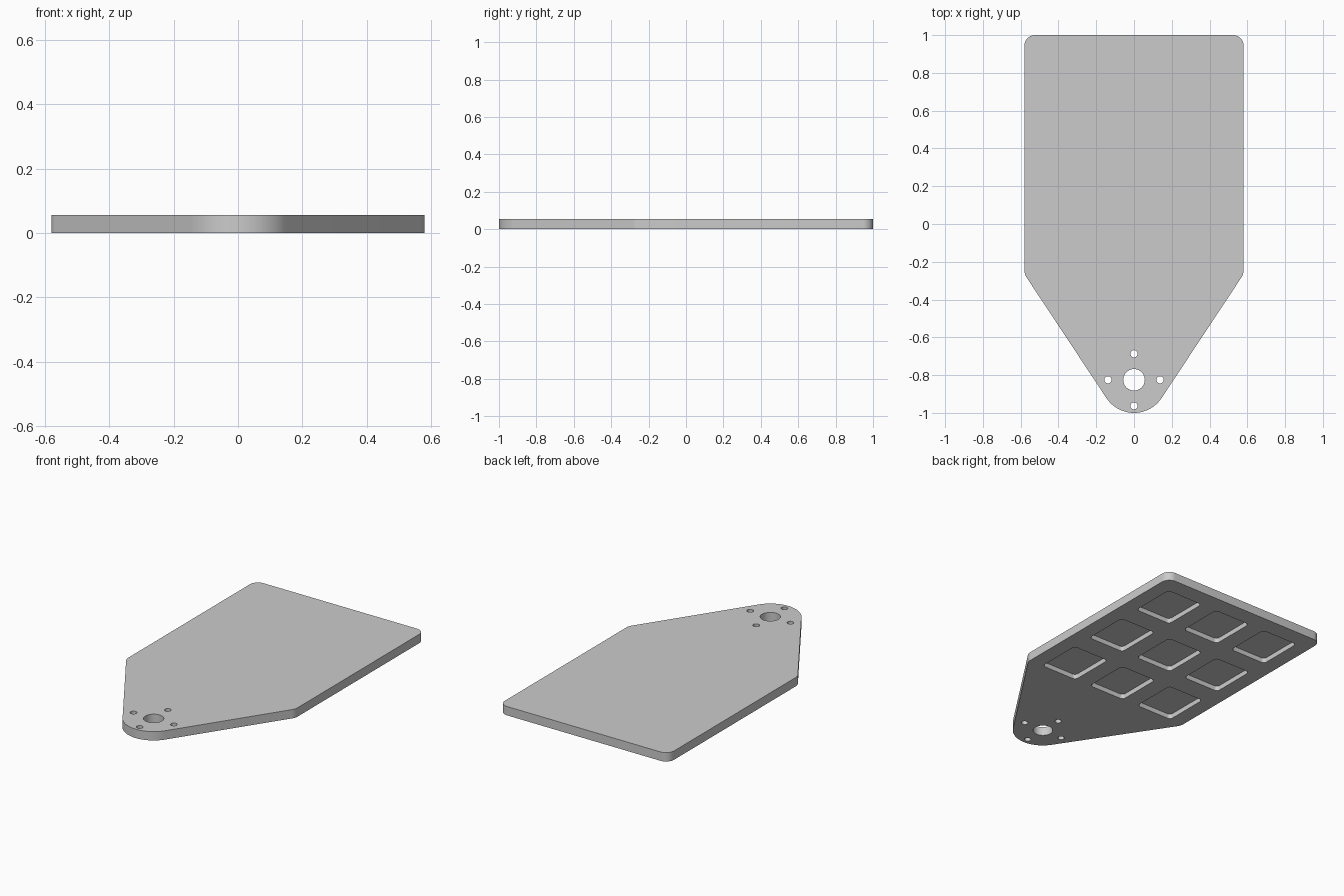
import bpy, bmesh, math
from mathutils import Vector

cube = bpy.data.objects.get("Cube")
if cube:
    bpy.data.objects.remove(cube, do_unlink=True)

THICK = 0.055
PIVOT_Y, TIP_R = -0.825, 0.175
HALF_W = 0.58


def arc(centre, r, start, sweep, n):
    """Points along an arc, angles in radians."""
    return [centre + r * Vector((math.cos(start + sweep * i / n), math.sin(start + sweep * i / n)))
            for i in range(n + 1)]


def fillet(prev, corner, nxt, r, n=10):
    """Round a convex corner of an anticlockwise outline."""
    a, b = (prev - corner).normalized(), (nxt - corner).normalized()
    half = math.acos(a.dot(b)) / 2
    centre = corner + (a + b).normalized() * (r / math.sin(half))
    start = math.atan2(-a.y, -a.x) - math.pi / 2
    return arc(centre, r, start, math.pi - 2 * half, n)


def rounded_rect(x, y, w, h, r):
    c = [Vector((x + sx * w / 2, y + sy * h / 2))
         for sx, sy in ((-1, -1), (1, -1), (1, 1), (-1, 1))]
    return [p for i in range(4) for p in fillet(c[i - 1], c[i], c[(i + 1) % 4], r, 8)]


def add_prism(bm, outline, z0, z1):
    """Closed solid from an anticlockwise outline."""
    low = [bm.verts.new((p.x, p.y, z0)) for p in outline]
    high = [bm.verts.new((p.x, p.y, z1)) for p in outline]
    bm.faces.new(low[::-1])
    bm.faces.new(high)
    for i in range(len(outline)):
        bm.faces.new((low[i - 1], low[i], high[i], high[i - 1]))


def make_object(name, bm):
    mesh = bpy.data.meshes.new(name)
    bm.to_mesh(mesh)
    bm.free()
    obj = bpy.data.objects.new(name, mesh)
    bpy.context.collection.objects.link(obj)
    return obj


# Plate outline: round tip, tapered flank, straight side, rounded back corner
pivot = Vector((0, PIVOT_Y))
taper = math.radians(-33.5)
tip = arc(pivot, TIP_R, -math.pi / 2, taper + math.pi / 2, 20)
run = HALF_W - tip[-1].x
shoulder = Vector((HALF_W, tip[-1].y - run / math.tan(taper)))
back = Vector((HALF_W, 1.0))
half_outline = tip + fillet(tip[-1], shoulder, back, 0.07) \
    + fillet(shoulder, back, Vector((-HALF_W, 1.0)), 0.055)
outline = half_outline + [Vector((-p.x, p.y)) for p in reversed(half_outline[1:])]

bm = bmesh.new()
add_prism(bm, outline, 0, THICK)
plate = make_object("plate", bm)

# Cutter: pivot hole, four screw holes and a grid of pockets underneath
bm = bmesh.new()
add_prism(bm, arc(pivot, 0.057, 0, math.tau, 48)[:-1], -0.1, 0.2)
for dx, dy in ((1, 0), (-1, 0), (0, 1), (0, -1)):
    screw = pivot + 0.138 * Vector((dx, dy))
    add_prism(bm, arc(screw, 0.019, 0, math.tau, 24)[:-1], -0.1, 0.2)
for col in (-1, 0, 1):
    for row in (-1, 0, 1):
        add_prism(bm, rounded_rect(col * 0.36, 0.32 + row * 0.425, 0.25, 0.29, 0.022),
                  -0.1, 0.03)
cutter = make_object("hole_cutter", bm)
cutter.hide_render = True

cut = plate.modifiers.new("holes", "BOOLEAN")
cut.operation, cut.solver, cut.object = "DIFFERENCE", "EXACT", cutter
bpy.ops.object.select_all(action="DESELECT")
plate.select_set(True)
bpy.context.view_layer.objects.active = plate
bpy.ops.object.modifier_apply(modifier=cut.name)
bpy.data.objects.remove(cutter, do_unlink=True)

# Single grey finish
grey = bpy.data.materials.new("plain_grey")
grey.use_nodes = True
colour = (0.6, 0.6, 0.6, 1)
grey.diffuse_color = colour
grey.node_tree.nodes["Principled BSDF"].inputs["Base Color"].default_value = colour
plate.data.materials.clear()
plate.data.materials.append(grey)
bpy.ops.object.shade_smooth_by_angle(angle=math.radians(30))
